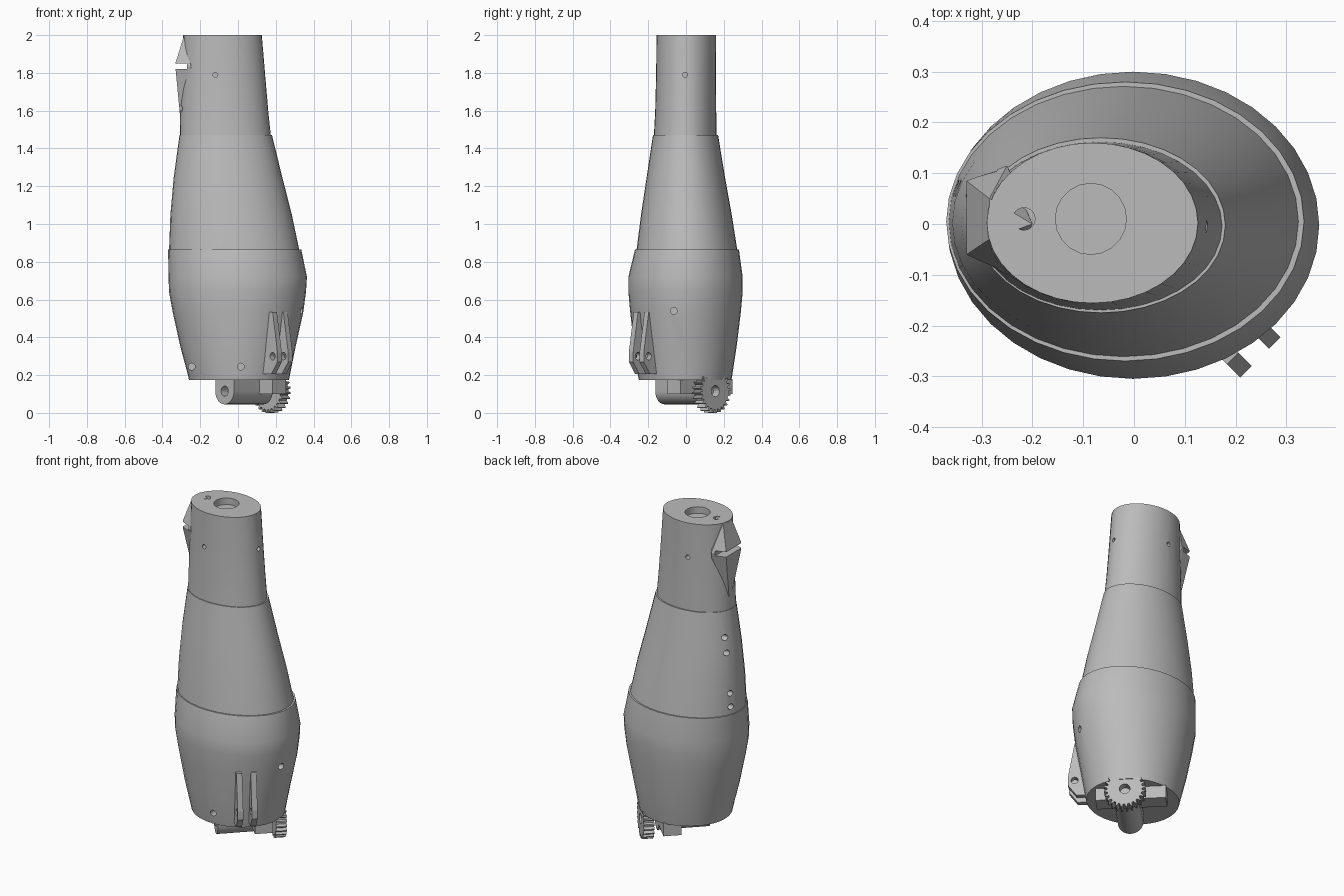
import bpy, bmesh, math
from mathutils import Vector, Matrix

cube = bpy.data.objects.get("Cube")
if cube:
    bpy.data.objects.remove(cube, do_unlink=True)

grey = bpy.data.materials.new("plain grey")
grey.use_nodes = True
COLOUR = (0.5, 0.5, 0.5, 1)
grey.diffuse_color = COLOUR
grey.node_tree.nodes["Principled BSDF"].inputs["Base Color"].default_value = COLOUR

# Diagonal directions shared by the fins, lug and gear
U = Vector((1, 1, 0)).normalized()
V = Vector((1, -1, 0)).normalized()
Z = Vector((0, 0, 1))


def finish(name, bm):
    bmesh.ops.recalc_face_normals(bm, faces=bm.faces)
    mesh = bpy.data.meshes.new(name)
    bm.to_mesh(mesh)
    bm.free()
    mesh.materials.append(grey)
    obj = bpy.data.objects.new(name, mesh)
    bpy.context.collection.objects.link(obj)
    return obj


def loft(name, rows, sides=36):
    """Stack elliptical rings given as z, x range and y range."""
    bm = bmesh.new()
    rings = []
    for z, x0, x1, y0, y1 in rows:
        ring = []
        for i in range(sides):
            a = math.tau * i / sides
            ring.append(bm.verts.new(((x0 + x1) / 2 + (x1 - x0) / 2 * math.cos(a),
                                      (y0 + y1) / 2 + (y1 - y0) / 2 * math.sin(a), z)))
        rings.append(ring)
    for low, high in zip(rings, rings[1:]):
        for i in range(sides):
            j = (i + 1) % sides
            bm.faces.new((low[i], low[j], high[j], high[i]))
    bm.faces.new(rings[0])
    bm.faces.new(rings[-1])
    return finish(name, bm)


def extrude(name, profile, u0, u1):
    """Extrude a (v, z) profile along the U diagonal."""
    bm = bmesh.new()
    a, b = [[bm.verts.new(U * u + V * v + Z * z) for v, z in profile] for u in (u0, u1)]
    n = len(profile)
    for i in range(n):
        j = (i + 1) % n
        bm.faces.new((a[i], a[j], b[j], b[i]))
    bm.faces.new(a)
    bm.faces.new(b)
    return finish(name, bm)


def drill(obj, holes, slots=()):
    """Cut round holes (centre, axis, radius, length) and box slots (centre, size)."""
    bm = bmesh.new()
    for centre, axis, radius, length in holes:
        turn = Vector(axis).to_track_quat('Z', 'Y').to_matrix().to_4x4()
        bmesh.ops.create_cone(bm, cap_ends=True, segments=20, radius1=radius, radius2=radius,
                              depth=length, matrix=Matrix.Translation(centre) @ turn)
    for centre, size in slots:
        bmesh.ops.create_cube(bm, size=1, matrix=Matrix.Translation(centre) @ Matrix.Diagonal((*size, 1)))
    cutter = finish("cutter", bm)
    cutter.hide_render = True
    mod = obj.modifiers.new("holes", 'BOOLEAN')
    mod.operation = 'DIFFERENCE'
    mod.solver = 'EXACT'
    mod.object = cutter
    bpy.context.view_layer.update()
    deps = bpy.context.evaluated_depsgraph_get()
    mesh = bpy.data.meshes.new_from_object(obj.evaluated_get(deps))
    obj.modifiers.clear()
    obj.data = mesh
    bpy.data.objects.remove(cutter, do_unlink=True)


# Shell sections
lower_shell = loft("lower_shell", [
    (0.175, -0.26, 0.27, -0.25, 0.24), (0.2, -0.265, 0.275, -0.255, 0.245),
    (0.35, -0.305, 0.305, -0.275, 0.268), (0.53, -0.345, 0.345, -0.295, 0.29),
    (0.64, -0.365, 0.36, -0.305, 0.3), (0.72, -0.368, 0.365, -0.305, 0.3),
    (0.865, -0.37, 0.335, -0.27, 0.28)])
middle_shell = loft("middle_shell", [
    (0.86, -0.365, 0.325, -0.262, 0.272), (1.05, -0.358, 0.285, -0.238, 0.242),
    (1.25, -0.34, 0.234, -0.208, 0.206), (1.47, -0.31, 0.18, -0.175, 0.17)])
neck = loft("neck", [
    (1.465, -0.308, 0.174, -0.17, 0.162), (1.6, -0.305, 0.16, -0.163, 0.16),
    (1.8, -0.297, 0.143, -0.158, 0.158), (2.0, -0.29, 0.126, -0.156, 0.16)])

# Raised cable guide on the side of the neck
bm = bmesh.new()
for x, y, z in [(-0.285, -0.03, 2), (-0.285, 0.05, 2), (-0.2, 0, 2),
                (-0.33, -0.06, 1.855), (-0.33, 0.085, 1.855),
                (-0.33, -0.06, 1.815), (-0.33, 0.085, 1.815),
                (-0.25, -0.1, 1.835), (-0.25, 0.115, 1.835),
                (-0.3, 0.01, 1.5), (-0.2, 0.01, 1.5)]:
    bm.verts.new((x, y, z))
bmesh.ops.convex_hull(bm, input=bm.verts)
cable_guide = finish("cable_guide", bm)

# Screw holes, top openings and the guide slot
X, Y = (1, 0, 0), (0, 1, 0)
slot = [((-0.36, 0, 1.835), (0.18, 0.4, 0.03))]
drill(neck, [((-0.085, 0.01, 2), Z, 0.07, 0.08), ((-0.217, 0.01, 2), Z, 0.022, 0.08),
             ((-0.12, -0.15, 1.79), Y, 0.013, 0.08), ((-0.12, 0.15, 1.79), Y, 0.013, 0.08),
             ((0.14, -0.005, 1.79), X, 0.013, 0.08), ((-0.3, -0.03, 1.61), X, 0.017, 0.08)], slot)
drill(cable_guide, [], slot)
drill(middle_shell, [((-0.34, 0.07, z), X, 0.017, 0.12) for z in (1.32, 1.23, 0.99, 0.91)])
drill(lower_shell, [((0.015, -0.25, 0.245), Y, 0.018, 0.1),
                    ((-0.245, -0.1, 0.245), Y, 0.018, 0.15),
                    ((0.34, -0.065, 0.54), X, 0.018, 0.1)])

# Pair of drilled mounting fins
for side, u in (("right", -0.05), ("left", 0.03)):
    fin = extrude(side + "_fin", [(0.2, 0.205), (0.315, 0.205), (0.362, 0.27),
                                  (0.362, 0.32), (0.325, 0.535), (0.2, 0.535)], u - 0.016, u + 0.016)
    drill(fin, [(U * u + V * 0.325 + Z * 0.3, U, 0.02, 0.1)])

# Rounded axle lug beneath the shell
AXLE_V, AXLE_Z = 0.03, 0.115
arc = [(AXLE_V + 0.07 * math.cos(a), AXLE_Z - 0.07 * math.sin(a))
       for a in (math.pi * i / 12 for i in range(13))]
lug = extrude("axle_lug", [(0.1, 0.19)] + arc + [(-0.04, 0.19)], -0.13, 0.16)
drill(lug, [(U * -0.13 + V * AXLE_V + Z * AXLE_Z, U, 0.027, 0.1)])

# Drive housing
housing = extrude("drive_housing", [(-0.19, 0.1), (0.2, 0.1), (0.2, 0.18), (-0.19, 0.18)], 0.06, 0.16)

# Toothed gear
TEETH = 24
teeth = []
for i in range(TEETH):
    for step, r in ((0, 0.097), (0.35, 0.097), (0.55, 0.115), (0.8, 0.115)):
        a = math.tau * (i + step) / TEETH
        teeth.append((AXLE_V + r * math.cos(a), AXLE_Z + r * math.sin(a)))
gear = extrude("drive_gear", teeth, 0.19, 0.25)
drill(gear, [(U * 0.24 + V * AXLE_V + Z * AXLE_Z, U, 0.03, 0.07)])

# Smooth the curved shells and keep their edges crisp
bpy.ops.object.select_all(action='DESELECT')
for obj in (lower_shell, middle_shell, neck, lug):
    obj.select_set(True)
bpy.context.view_layer.objects.active = neck
bpy.ops.object.shade_smooth_by_angle(angle=math.radians(25))
